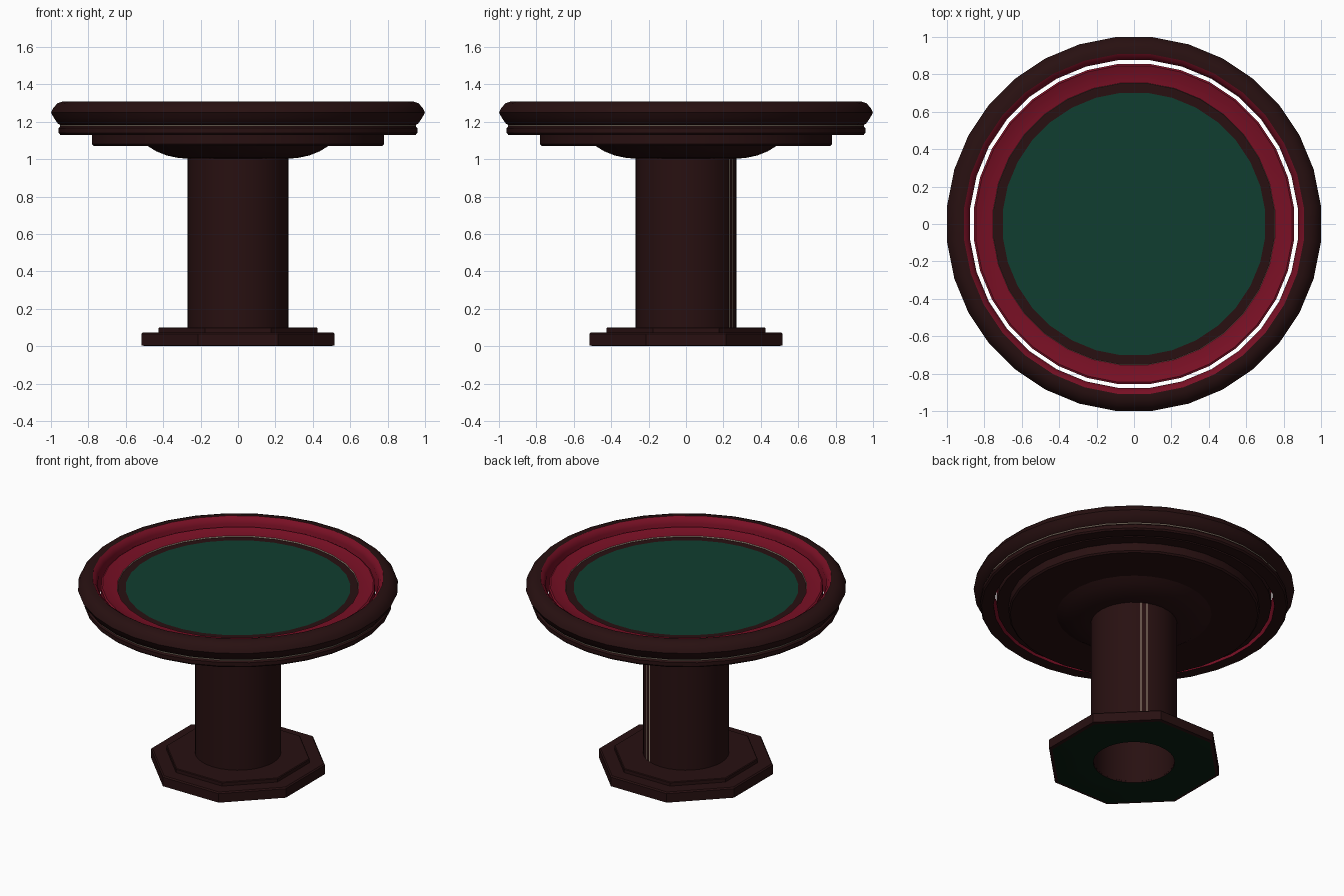
import bpy, bmesh, math

if "Cube" in bpy.data.objects:
    bpy.data.objects.remove(bpy.data.objects["Cube"])

N = 32  # segments around


def mat(name, rgb):
    m = bpy.data.materials.new(name)
    m.diffuse_color = (*rgb, 1)
    m.use_nodes = True
    m.node_tree.nodes["Principled BSDF"].inputs["Base Color"].default_value = m.diffuse_color
    return m


WOOD = mat("dark_mahogany", (0.021, 0.0052, 0.0055))
RED = mat("red_padding", (0.19, 0.005, 0.018))
FELT = mat("green_felt", (0.0052, 0.047, 0.029))
UNDER = mat("base_felt", (0.003, 0.014, 0.006))
TRIM = mat("beige_trim", (0.38, 0.31, 0.23))
MATS = [WOOD, RED, FELT, UNDER, TRIM]


def finish(name, bm, smooth=True):
    me = bpy.data.meshes.new(name)
    bm.to_mesh(me)
    bm.free()
    for m in MATS:
        me.materials.append(m)
    ob = bpy.data.objects.new(name, me)
    bpy.context.collection.objects.link(ob)
    bpy.ops.object.select_all(action='DESELECT')
    ob.select_set(True)
    bpy.context.view_layer.objects.active = ob
    if smooth:
        bpy.ops.object.shade_smooth_by_angle(angle=math.radians(30))
    return ob


def octagon(t):
    """Radius factor of an octagon with flats on the axes."""
    d = (t + math.pi / 8) % (math.pi / 4) - math.pi / 8
    return 1 / math.cos(d)


def lathe(name, prof, closed=False, shift=0.0, smooth=True):
    """Spin points (r, z, material of the band to the next point, is_octagon)."""
    bm = bmesh.new()
    rings = []
    for p in prof:
        r, z = p[0], p[1]
        if r == 0:
            rings.append([bm.verts.new((0, 0, z))] * N)
            continue
        ring = []
        for i in range(N):
            t = 2 * math.pi * (i + shift) / N
            k = octagon(t) if len(p) > 3 and p[3] else 1
            ring.append(bm.verts.new((r * k * math.cos(t), r * k * math.sin(t), z)))
        rings.append(ring)
    count = len(prof) if closed else len(prof) - 1
    for j in range(count):
        a, b = rings[j], rings[(j + 1) % len(prof)]
        m = MATS.index(prof[j][2])
        for i in range(N):
            k = (i + 1) % N
            vs = list(dict.fromkeys([a[i], a[k], b[k], b[i]]))
            bm.faces.new(vs).material_index = m
    bmesh.ops.recalc_face_normals(bm, faces=bm.faces)
    return finish(name, bm, smooth)


# stepped octagonal foot with felt underside and centre hole
lathe("base", [
    (0.255, 0.0, UNDER), (0.495, 0.0, WOOD, 1), (0.515, 0.004, WOOD, 1),
    (0.515, 0.066, WOOD, 1), (0.507, 0.074, WOOD, 1), (0.425, 0.074, WOOD, 1),
    (0.425, 0.096, WOOD, 1), (0.42, 0.10, WOOD, 1), (0.255, 0.10, WOOD)],
    closed=True)

# hollow round pedestal
lathe("pedestal", [(0.27, 0.09, WOOD), (0.27, 1.01, WOOD),
                   (0.254, 1.01, WOOD), (0.254, 0.01, WOOD), (0.256, 0.01, WOOD),
                   (0.256, 0.09, WOOD)], closed=True)

# table body: felt, wooden frame, trim riser, sloped padding, stepped underside
lathe("table_body", [
    (0, 1.235, FELT), (0.705, 1.235, WOOD), (0.755, 1.235, TRIM),
    (0.757, 1.242, RED), (0.775, 1.243, RED), (0.82, 1.25, RED),
    (0.85, 1.26, RED), (0.86, 1.255, RED), (0.86, 1.20, WOOD), (0.86, 1.135, WOOD),
    (0.785, 1.135, WOOD), (0.785, 1.08, WOOD), (0.775, 1.07, WOOD),
    (0.485, 1.07, WOOD), (0.44, 1.042, WOOD), (0.385, 1.02, WOOD),
    (0.325, 1.007, WOOD), (0.27, 1.002, WOOD), (0, 1.002, WOOD)], shift=0.5)

# outer rim ring, padded on its inner side
lathe("outer_rim", [
    (0.88, 1.13, WOOD), (0.955, 1.13, WOOD), (0.964, 1.14, WOOD),
    (0.964, 1.165, WOOD), (0.955, 1.176, TRIM), (0.955, 1.183, WOOD),
    (0.968, 1.19, WOOD), (0.99, 1.222, WOOD), (1.004, 1.248, WOOD),
    (0.994, 1.272, WOOD), (0.97, 1.298, WOOD), (0.94, 1.309, WOOD),
    (0.912, 1.309, RED), (0.895, 1.298, RED), (0.88, 1.27, RED)],
    closed=True, shift=0.5)

# thin vertical seams on the back of the pedestal
for n, deg in enumerate((59.5, 67.5)):
    t = math.radians(deg)
    bm = bmesh.new()
    bmesh.ops.create_cube(bm, size=1)
    bmesh.ops.scale(bm, vec=(0.006, 0.007, 0.90), verts=bm.verts)
    for f in bm.faces:
        f.material_index = MATS.index(TRIM)
    ob = finish("pedestal_seam_%d" % (n + 1), bm, False)
    ob.location = (0.268 * math.cos(t), 0.268 * math.sin(t), 0.55)
    ob.rotation_euler.z = t
